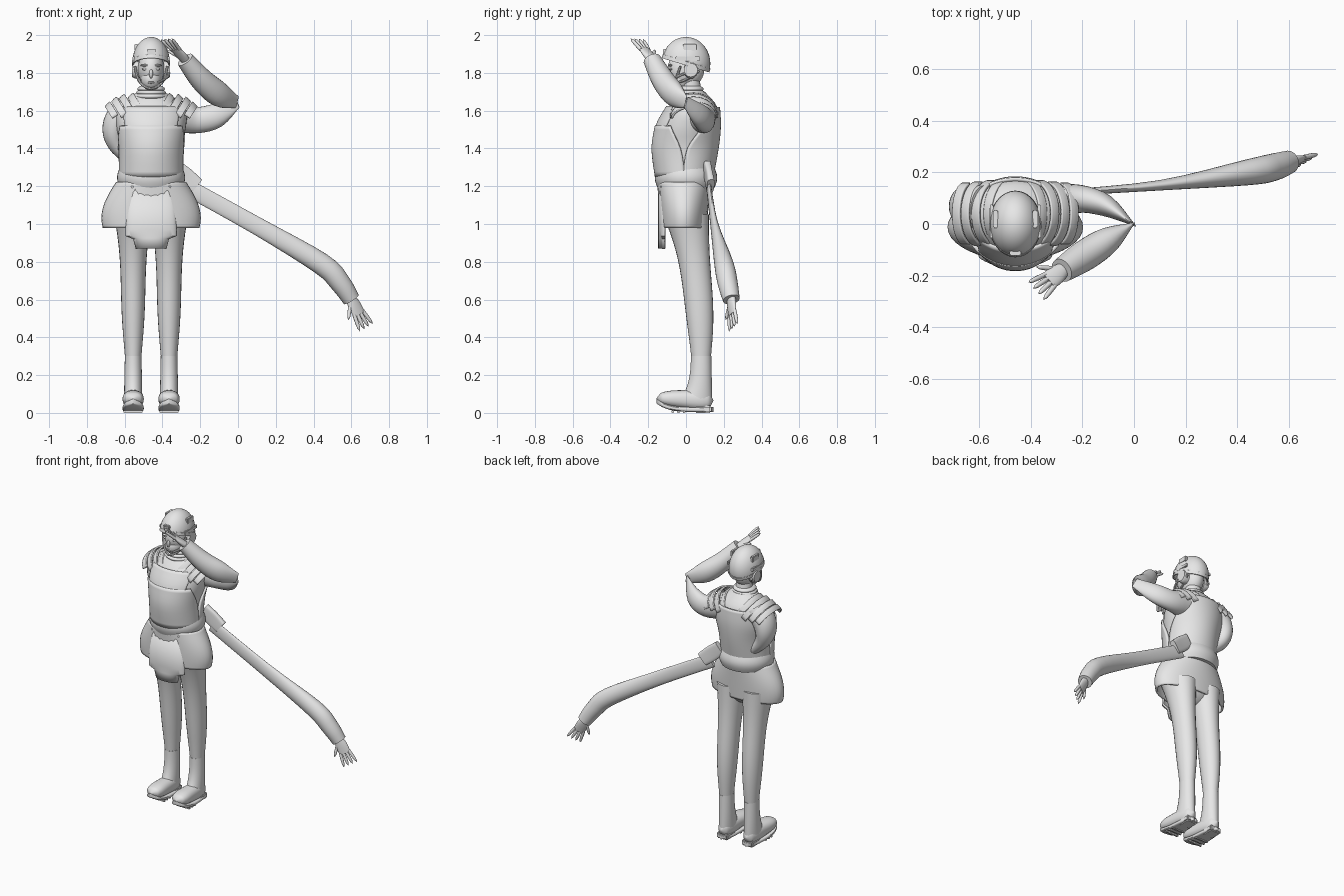
import bpy, bmesh
from math import radians, cos, sin, pi, copysign
from mathutils import Vector, Matrix

X, Y, Z = Vector((1, 0, 0)), Vector((0, 1, 0)), Vector((0, 0, 1))
SKEW = X + Y * 2 + Z * 3
MID = -.46          # centre line of the body
SIDES = {"right": -1, "left": 1}

cube = bpy.data.objects.get("Cube")
if cube:
    bpy.data.objects.remove(cube)

grey = bpy.data.materials.new("plain grey")
grey.use_nodes = True
grey.diffuse_color = (.8, .8, .8, 1)
grey.node_tree.nodes["Principled BSDF"].inputs["Base Color"].default_value = grey.diffuse_color


def at(side_offset, y, z):
    """A point measured from the body's centre line."""
    return Vector((MID + side_offset, y, z))


def finish(name, bm, thick=0):
    """Turn a bmesh into a smooth shaded object, optionally with thickness."""
    bmesh.ops.recalc_face_normals(bm, faces=bm.faces[:])
    mesh = bpy.data.meshes.new(name)
    bm.to_mesh(mesh)
    bm.free()
    mesh.materials.append(grey)
    mesh.shade_smooth()
    mesh.set_sharp_from_angle(angle=radians(40))
    obj = bpy.data.objects.new(name, mesh)
    bpy.context.collection.objects.link(obj)
    if thick:
        modifier = obj.modifiers.new("thickness", "SOLIDIFY")
        modifier.thickness = thick
        modifier.offset = 0


def refine(rows, steps):
    """Catmull-Rom interpolation between rows of numbers."""
    rows = [Vector(row) for row in rows]
    result = []
    for i, (start, end) in enumerate(zip(rows, rows[1:])):
        before = rows[max(i - 1, 0)]
        after = rows[min(i + 2, len(rows) - 1)]
        leave, arrive = (end - before) / 2, (after - start) / 2
        for k in range(steps):
            t = k / steps
            result.append(start + leave * t + (3 * (end - start) - 2 * leave - arrive) * t ** 2
                          + (2 * (start - end) + leave + arrive) * t ** 3)
    return result + [rows[-1]]


def loft(name, rows, axis=None, ref=Z, middle=0, power=2, sides=24, steps=4, thick=0):
    """Skin rows of x, y, z, radius along ref, other radius and perhaps half arc."""
    is_arc = len(rows[0]) > 5
    rows = refine(rows, steps)
    bm = bmesh.new()
    rings = []
    for i, row in enumerate(rows):
        following, previous = rows[min(i + 1, len(rows) - 1)], rows[max(i - 1, 0)]
        tangent = (axis or Vector(following[:3]) - Vector(previous[:3])).normalized()
        u = (ref - tangent * ref.dot(tangent)).normalized()
        v = tangent.cross(u)
        half = row[5] if is_arc else 180
        ring = []
        for k in range(sides + is_arc):
            angle = radians(middle - half + 2 * half * k / sides)
            cu, cv = (copysign(abs(f) ** (2 / power), f) for f in (cos(angle), sin(angle)))
            radius_u, radius_v = (max(radius, .001) for radius in row[3:5])
            ring.append(bm.verts.new(Vector(row[:3]) + u * radius_u * cu + v * radius_v * cv))
        rings.append(ring)
    for lower, upper in zip(rings, rings[1:]):
        for k in range(sides):
            n = (k + 1) % len(lower)
            bm.faces.new((lower[k], lower[n], upper[n], upper[k]))
    if not thick:
        bm.faces.new(rings[0])
        bm.faces.new(rings[-1])
    finish(name, bm, thick)


def column(name, rows, **options):
    """Vertical loft on the centre line from rows of z, y, radii and perhaps half arc."""
    loft(name, [(*at(0, y, z), *size) for z, y, *size in rows], axis=Z, ref=X, **options)


def sweep(name, rule, count=8, **options):
    """Loft whose rows follow a rule of t, running from nought to one."""
    loft(name, [rule(i / count) for i in range(count + 1)], steps=2, **options)


def limb(name, start, end, sag, sizes, **options):
    """Tube on a bowed line, with sizes spread evenly along it."""
    rows = []
    for i, size in enumerate(sizes):
        t = i / (len(sizes) - 1)
        rows.append((*(start.lerp(end, t) + sag * 4 * t * (1 - t)), *size))
    loft(name, rows, **options)


def rod(name, start, end, sag, radius=.007):
    limb(name, start, end, sag, [(radius, radius)] * 5, ref=SKEW, sides=8)


def roll(name, z, height, y, width, depth, swell=.015):
    """Soft horizontal band that swells halfway up."""
    def rule(t):
        grow = swell * sin(pi * t)
        return (*at(0, y, z + height * t), width + grow, depth + grow)
    sweep(name, rule, axis=Z, ref=X, sides=40)


def ball(name, loc, radii, cut=None, thick=0):
    bm = bmesh.new()
    bmesh.ops.create_uvsphere(bm, u_segments=32, v_segments=20, radius=1)
    place = Matrix.Translation(loc) @ Matrix.Diagonal((*radii, 1))
    bmesh.ops.transform(bm, matrix=place, verts=bm.verts)
    if cut:
        bmesh.ops.bisect_plane(bm, geom=bm.verts[:] + bm.edges[:] + bm.faces[:],
                               plane_co=loc, plane_no=cut, clear_inner=True)
    finish(name, bm, thick)


def box(name, loc, size):
    bm = bmesh.new()
    bmesh.ops.create_cube(bm, size=1)
    place = Matrix.Translation(loc) @ Matrix.Diagonal((*size, 1))
    bmesh.ops.transform(bm, matrix=place, verts=bm.verts)
    bmesh.ops.bevel(bm, geom=bm.edges[:], offset=min(size) / 5, segments=2, affect="EDGES")
    finish(name, bm)


def hand(name, wrist, along, across):
    """Palm, four fingers and a thumb."""
    along.normalize()
    across = (across - along * across.dot(along)).normalized()
    limb(name + "_palm", wrist - along * .02, wrist + along * .09, Vector(),
         [(.026, .022), (.037, .018), (.036, .011)], ref=across)

    def finger(label, base, way, length):
        sizes = [[.01 * (1 - (i / 6) ** 4) ** .5] * 2 for i in range(7)]
        limb(label, base, base + way.normalized() * length, Vector(), sizes, ref=across, sides=10)
    for j in range(4):
        offset = across * (j - 1.5)
        finger(f"{name}_finger_{j + 1}", wrist + along * .08 + offset * .019, along + offset * .12, .09)
    finger(name + "_thumb", wrist + along * .02 - across * .02, along - across * .8, .085)


# Torso with armour shells that follow its surface
torso = [(1.25, -.01, .155, .14), (1.4, -.005, .16, .163), (1.52, .01, .185, .16), (1.62, .035, .18, .13),
         (1.7, .04, .07, .06)]
column("torso", torso, sides=40)


def shell(name, rows, grow, arcs, middle):
    column(name, [(z, y, width + grow, depth + grow, arc) for (z, y, width, depth), arc in zip(rows, arcs)],
           middle=middle, sides=28, thick=.014)


shell("breastplate", torso[:3], .008, (92, 82, 56), -90)
shell("chest_yoke", torso[1:4], .004, (46, 46, 54), -90)
shell("backplate", torso[:4], .008, (92, 86, 62, 60), 90)

# Belt, skirt, hips and front flap
roll("belt", 1.19, .11, 0, .165, .15)
sweep("skirt", lambda t: (*at(0, -.012, 1.22 - .24 * t), .18 + .077 * sin(2 * t), .135 - .02 * t),
      axis=Z, ref=X, sides=40, thick=.012)
ball("hips", at(0, .01, 1.06), (.18, .105, .14))
column("front_flap", [(z, -.11, width, .03, 90) for z, width in
                      ((1.2, .115), (.97, .13), (.94, .13), (.925, .09), (.87, .075))],
       middle=-90, thick=.014, steps=1)

# Legs and boots
for label, side in SIDES.items():
    dx = side * .095

    def leg(t):
        radius = .042 + .062 * t ** 1.5 + .008 * sin(6 * t)
        return (*at(dx, .08 - .08 * t * t, .28 + .77 * t), radius, radius * 1.2)

    def shaft(t):
        spread = .03 * t ** 3
        return (*at(dx, .08 - spread, .3 - .24 * t), .044 + .005 * t, .054 + .005 * t + spread)

    def foot_width(t):
        return (.046 + .016 * t) * (1 - (2 * t - 1) ** 4) ** .5

    def foot(t):
        rounding = (1 - (2 * t - 1) ** 4) ** .5
        return (*at(dx, .145 - .3 * t, .065 + .012 * t), (.06 - .02 * t) * rounding, foot_width(t))

    def sole(t):
        return (*at(dx, .145 - .3 * t, .017 + .045 * t ** 5), .013, foot_width(t))

    sweep(label + "_leg", leg, axis=Z, ref=X)
    sweep(label + "_boot_shaft", shaft, axis=Z, ref=X)
    sweep(label + "_boot_foot", foot, count=16, axis=-Y, power=2.3)
    sweep(label + "_boot_sole", sole, count=16, axis=-Y, power=4)
    box(label + "_boot_heel", at(dx, .09, .02), (.085, .09, .04))
    for i in range(3):
        box(f"{label}_boot_tread_{i + 1}", at(dx, -.07 + .03 * i, .006), (.1, .014, .012))

# Layered shoulder guards, tipped outwards
for label, side in SIDES.items():
    outward = (X * side - Z * .6).normalized()
    for i in range(4):
        centre, rise = at(side * (.02 + .05 * i), .04, 1.57), .14 - .006 * i * i
        loft(f"{label}_shoulder_plate_{i + 1}",
             [(*(centre + outward * .018 * j), rise - .002 * j * j, .13 - .005 * i, 84) for j in range(3)],
             axis=outward, sides=20, thick=.012)

# Saluting left arm with its sharply folded elbow
elbow, fold = at(.455, 0, 1.645), (.032, .004)
wrist = at(.18, -.18, 1.87)
limb("left_upper_arm", at(.14, .08, 1.57), elbow, Vector((0, .05, -.05)),
     [(.085, .075), (.07, .055), (.064, .042), fold])
limb("left_forearm", elbow, wrist, Vector((0, 0, -.04)), [fold, (.066, .05), (.062, .06), (.046, .048)])
hand("left_hand", wrist, Vector((-.1, -.08, .11)), X - Y)

# Right shoulder stump and stretched forearm leaving the back of the belt
limb("right_upper_arm", at(-.12, .06, 1.62), at(-.1, .08, 1.33), X * -.085,
     [(.07, .09), (.07, .085), (.06, .075), (.045, .055), (.03, .035)], ref=X)
limb("right_sleeve_end", at(.12, .11, 1.3), at(.24, .13, 1.2), Vector(),
     [(.045, .02), (.05, .018), (.045, .02)], power=4)
wrist = at(1.06, .24, .6)
loft("right_forearm", [(*at(.18, .12, 1.2), .045, .012), (*at(.56, .15, .99), .047, .02),
                       (*at(.9, .2, .79), .058, .05), (*at(1, .22, .69), .055, .053), (*wrist, .046, .045)])
hand("right_hand", wrist, Vector((.08, .01, -.15)), X * 2 + Y)

# Neck, collar and face
column("neck", [(1.62, .04, .06, .06), (1.77, .02, .05, .05)])
for i in range(3):
    radius = .07 - .006 * i
    roll(f"collar_roll_{i + 1}", 1.66 + .02 * i, .03, .02, radius, radius)
ball("head", at(0, 0, 1.82), (.07, .097, .1))
ball("jaw", at(0, -.035, 1.765), (.054, .062, .06))
ball("nose", at(0, -.096, 1.795), (.01, .016, .024))
for i, lip in enumerate(("lower_lip", "upper_lip")):
    ball(lip, at(0, -.088, 1.747 + .008 * i), (.018, .01, .005))
for label, side in SIDES.items():
    ball(label + "_eye", at(side * .03, -.08, 1.82), (.018, .01, .007))
    ball(label + "_brow", at(side * .03, -.082, 1.84), (.027, .01, .006))

# Helmet with its rim, side gear and chin straps
tilt = (Z + Y * .3).normalized()
crown = at(0, 0, 1.85)
ball("helmet", crown, (.095, .124, .135), cut=tilt, thick=.01)
sweep("helmet_rim", lambda t: (*(crown + tilt * .02 * (t - .5)), .097, .128), axis=tilt, ref=X, sides=40, thick=.008)
box("helmet_front_mount", at(0, -.112, 1.905), (.045, .022, .045))
for label, side in SIDES.items():
    sweep(label + "_ear_cup", lambda t: (*at(side * (.06 + .04 * t), .025, 1.815), .046 - .01 * t ** 4, .037),
          axis=X)
    box(label + "_helmet_rail", at(side * .092, .01, 1.875), (.014, .13, .022))
    box(label + "_helmet_pad", at(side * .077, .02, 1.935), (.02, .07, .038))
    rod(label + "_chin_strap", at(side * .086, -.03, 1.835), at(0, -.095, 1.715), Vector((side * .015, 0, -.025)))
    rod(label + "_rear_strap", at(side * .083, .07, 1.81), at(side * .055, -.06, 1.745), Z * -.01)
rod("left_microphone", at(.095, 0, 1.8), at(.04, -.11, 1.75), X * .015)
